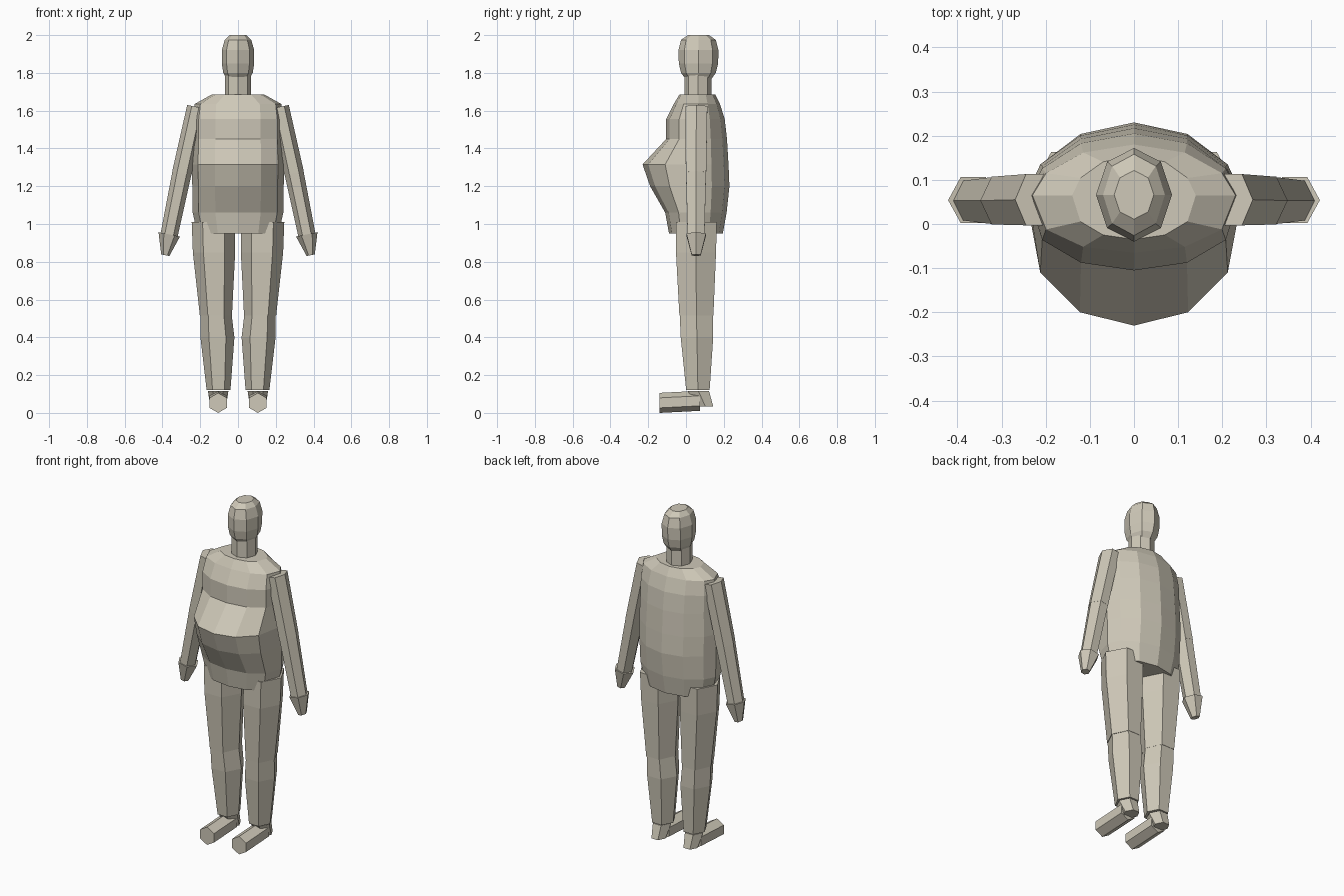
import bpy, bmesh, math
from mathutils import Vector

if "Cube" in bpy.data.objects:
    bpy.data.objects.remove(bpy.data.objects["Cube"])

clay = bpy.data.materials.new("warm_clay")
clay.use_nodes = True
colour = (0.62, 0.58, 0.48, 1)
clay.diffuse_color = colour
clay.node_tree.nodes["Principled BSDF"].inputs["Base Color"].default_value = colour

X, Y, Z = Vector((1, 0, 0)), Vector((0, 1, 0)), Vector((0, 0, 1))


def loft(name, rings):
    """Skin a list of point rings and cap both ends."""
    bm = bmesh.new()
    loops = [[bm.verts.new(p) for p in ring] for ring in rings]
    n = len(loops[0])
    for a, b in zip(loops, loops[1:]):
        for i in range(n):
            j = (i + 1) % n
            bm.faces.new((a[i], a[j], b[j], b[i]))
    bm.faces.new(loops[0])
    bm.faces.new(loops[-1])
    bmesh.ops.recalc_face_normals(bm, faces=bm.faces)
    mesh = bpy.data.meshes.new(name)
    bm.to_mesh(mesh)
    bm.free()
    mesh.materials.append(clay)
    bpy.context.collection.objects.link(bpy.data.objects.new(name, mesh))


def ring(centre, ru, rv, sides, u=X, v=Y):
    """Polygon with corners on the u axis; ru and rv are its half extents."""
    top = max(math.sin(math.tau * i / sides) for i in range(sides))
    return [Vector(centre) + u * ru * math.cos(math.tau * i / sides)
            + v * rv / top * math.sin(math.tau * i / sides) for i in range(sides)]


def torso_ring(z, half, front, back, mid=0.065):
    """Twelve-sided ring, fuller at the front than at the back."""
    pts = []
    for i in range(12):
        a = math.tau * i / 12
        c = math.cos(a)
        if c < 0:
            y = mid + (front - mid) * abs(c) ** 0.75
        else:
            y = mid + (back - mid) * c ** 1.2
        pts.append(Vector((half * math.sin(a), y, z)))
    return pts


def pair(name, rings):
    """Left part and its mirror image on the right."""
    loft("left_" + name, rings)
    loft("right_" + name, [[Vector((-p.x, p.y, p.z)) for p in r] for r in rings])


# Torso with a round belly: height, half width, front, back
loft("torso", [torso_ring(*r) for r in (
    (0.95, 0.215, -0.09, 0.195), (1.06, 0.24, -0.11, 0.215),
    (1.2, 0.242, -0.19, 0.23), (1.315, 0.245, -0.23, 0.225),
    (1.45, 0.24, -0.105, 0.217), (1.555, 0.24, -0.105, 0.205),
    (1.635, 0.23, -0.065, 0.18), (1.685, 0.14, -0.035, 0.155))])

# Neck and head: height, half width, half depth
loft("neck", [ring((0, 0.063, z), 0.07, 0.072, 8) for z in (1.66, 1.79)])
loft("head", [ring((0, 0.066, z), rx, ry, 8) for z, rx, ry in (
    (1.77, 0.06, 0.07), (1.8, 0.078, 0.092), (1.85, 0.086, 0.104),
    (1.92, 0.086, 0.106), (1.975, 0.07, 0.092), (2.0, 0.045, 0.055))])

# Arms: tilted outward, shoulder to wrist, then tapered hands
out = Vector((0.98, 0, 0.2))
pair("upper_arm", [ring((0.22, 0.055, 1.62), 0.05, 0.058, 6, out),
                   ring((0.297, 0.053, 1.27), 0.052, 0.054, 6, out)])
pair("forearm", [ring((0.297, 0.053, 1.27), 0.051, 0.053, 6, out),
                 ring((0.364, 0.053, 0.945), 0.046, 0.045, 6, out)])
pair("hand", [ring((0.364, 0.054, 0.945), 0.058, 0.052, 6, out),
              ring((0.385, 0.054, 0.835), 0.022, 0.024, 6, out)])

# Legs: thigh and calf
pair("thigh", [ring((0.13, 0.055, 1.01), 0.115, 0.108, 6),
               ring((0.127, 0.053, 0.85), 0.112, 0.106, 6),
               ring((0.117, 0.055, 0.515), 0.085, 0.09, 6)])
pair("calf", [ring((0.116, 0.055, 0.515), 0.083, 0.088, 6),
              ring((0.109, 0.058, 0.4), 0.09, 0.086, 6),
              ring((0.103, 0.063, 0.12), 0.063, 0.062, 6)])

# Heels and hexagonal feet
pair("heel", [ring((0.105, 0.066, 0.115), 0.054, 0.056, 6),
              ring((0.105, 0.102, 0.035), 0.042, 0.042, 6)])
pair("foot", [ring((0.105, -0.14, 0.053), 0.053, 0.046, 6, Z, X),
              ring((0.105, 0.075, 0.064), 0.053, 0.046, 6, Z, X)])
